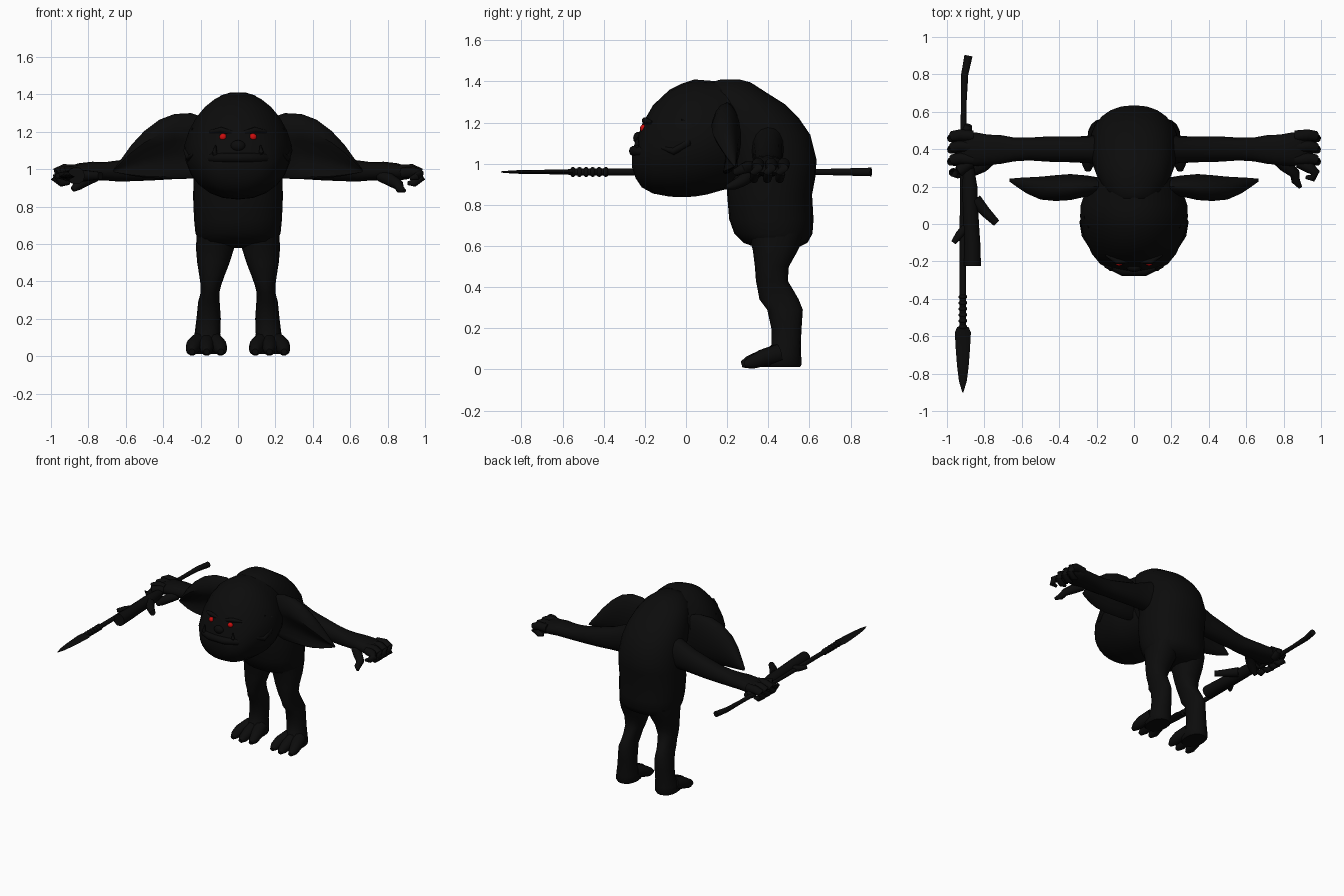
import bpy, bmesh, math
from mathutils import Vector


def material(name, color):
    m = bpy.data.materials.new(name)
    m.diffuse_color = (*color, 1)
    return m


BLACK = material("black_skin", (0.0035, 0.0035, 0.0035))
RED = material("red_eye", (0.6, 0.004, 0.004))


def finish(name, bm, mat=BLACK):
    bmesh.ops.recalc_face_normals(bm, faces=bm.faces)
    me = bpy.data.meshes.new(name)
    bm.to_mesh(me)
    bm.free()
    me.materials.append(mat)
    ob = bpy.data.objects.new(name, me)
    bpy.context.collection.objects.link(ob)
    bpy.context.view_layer.objects.active = ob
    ob.select_set(True)
    bpy.ops.object.shade_smooth_by_angle(angle=math.radians(50))
    ob.select_set(False)
    return ob


def ring(c, u, v, n=18, p=2.2):
    """Superellipse section around c with half axes u and v."""
    out = []
    for i in range(n):
        a = 2 * math.pi * i / n
        ca, sa = math.cos(a), math.sin(a)
        out.append(Vector(c) + Vector(u) * math.copysign(abs(ca) ** (2 / p), ca)
                   + Vector(v) * math.copysign(abs(sa) ** (2 / p), sa))
    return out


def loft(name, rings):
    bm = bmesh.new()
    rows = [[bm.verts.new(q) for q in r] for r in rings]
    n = len(rows[0])
    for a, b in zip(rows, rows[1:]):
        for i in range(n):
            j = (i + 1) % n
            bm.faces.new((a[i], a[j], b[j], b[i]))
    bm.faces.new(rows[0])
    bm.faces.new(rows[-1])
    return finish(name, bm)


def tube(name, pts, radii, n=10):
    """Round limb along a path, one radius per point."""
    pts = [Vector(p) for p in pts]
    rings = []
    for i, p in enumerate(pts):
        t = (pts[min(i + 1, len(pts) - 1)] - pts[max(i - 1, 0)]).normalized()
        ref = Vector((0, 0, 1)) if abs(t.z) < 0.9 else Vector((1, 0, 0))
        u = t.cross(ref).normalized()
        rings.append(ring(p, u * radii[i], t.cross(u) * radii[i], n, 2))
    return loft(name, rings)


def ball(name, c, size, mat=BLACK, seg=14):
    bm = bmesh.new()
    bmesh.ops.create_uvsphere(bm, u_segments=seg, v_segments=seg // 2 + 1, radius=1)
    for v in bm.verts:
        v.co = Vector([v.co[k] * size[k] + c[k] for k in range(3)])
    return finish(name, bm, mat)


# Hunched torso: z, front y, back y, half width
torso = [(0.58, .38, .52, .15), (0.615, .28, .59, .21), (0.66, .235, .615, .228),
         (0.73, .21, .62, .235), (0.85, .2, .613, .24), (0.94, .2, .63, .238),
         (1.02, .2, .635, .235), (1.14, .15, .605, .225), (1.22, .12, .55, .21),
         (1.29, .1, .48, .185), (1.35, .1, .385, .15), (1.395, .12, .315, .09),
         (1.41, .17, .26, .04)]
loft("torso", [ring((0, (f + b) / 2, z), (w, 0, 0), (0, (b - f) / 2, 0), 24)
               for z, f, b, w in torso])

# Large head: y, bottom z, top z, half width; the crown is narrower than the jaw
head = [(-.262, .98, 1.06, .07), (-.245, .93, 1.10, .12), (-.215, .885, 1.19, .18),
        (-.16, .855, 1.285, .225), (-.08, .84, 1.36, .262), (-.02, .838, 1.39, .28),
        (.04, .84, 1.41, .288), (.1, .85, 1.405, .285), (.17, .87, 1.40, .262),
        (.25, .89, 1.39, .225)]
rings = []
for y, zb, zt, w in head:
    r = ring((0, y, (zb + zt) / 2), (w, 0, 0), (0, 0, (zt - zb) / 2), 24)
    for q in r:
        h = (q.z - zb) / (zt - zb)
        q.x *= 1 - 0.22 * max(0, h - 0.5) * 2
    rings.append(r)
loft("head", rings)

# Jutting lower lip and nose
tube("lower_lip", [(-.2, -.14, 1.05), (-.14, -.215, 1.06), (-.06, -.252, 1.062),
                   (.06, -.252, 1.062), (.14, -.215, 1.06), (.2, -.14, 1.05)],
     [.012, .024, .026, .026, .024, .012])
ball("nose", (0, -.232, 1.125), (.04, .025, .03))

for s, side in ((1, "left"), (-1, "right")):
    # Eye, brow, tusk and cheek fold
    ball(side + "_eye", (s * .08, -.207, 1.172), (.021, .017, .019), RED)
    tube(side + "_brow", [(s * .03, -.2, 1.195), (s * .09, -.2, 1.21), (s * .15, -.165, 1.2)],
         [.01, .016, .008])
    tube(side + "_tusk", [(s * .12, -.222, 1.06), (s * .125, -.24, 1.09), (s * .12, -.235, 1.13)],
         [.016, .013, .003], 8)
    tube(side + "_cheek_fold", [(s * .235, -.12, 1.08), (s * .262, -.06, 1.06), (s * .272, .01, 1.1),
                                (s * .25, .04, 1.19), (s * .238, -.02, 1.215)],
         [.008, .018, .02, .018, .008])

    # Cupped ear: x, bottom z, top z, front y, back y
    ear = [(.19, .97, 1.28, .15, .25), (.25, .95, 1.30, .14, .26), (.34, .95, 1.295, .118, .268),
           (.42, .95, 1.265, .113, .262), (.50, .955, 1.205, .122, .254),
           (.57, .965, 1.13, .155, .25), (.62, .975, 1.06, .19, .247), (.665, .985, 1.0, .225, .242)]
    rings = []
    for x, zb, zt, f, b in ear:
        hz, hy = (zt - zb) / 2, (b - f) / 2
        r = ring((s * x, (f + b) / 2, (zb + zt) / 2), (0, 0, hz), (0, hy, 0), 18, 2)
        for q in r:
            d = (q.z - (zb + zt) / 2) / hz
            if q.y < (f + b) / 2 and x > .22:
                q.y += hy * 1.0 * max(0, 1 - (d + .35) ** 2 * 2.2)
        rings.append(r)
    loft(side + "_ear", rings)

    # Arm: x, bottom z, top z, front y, back y
    arm = [(.16, .95, 1.2, .31, .49), (.24, .95, 1.165, .325, .47), (.34, .947, 1.12, .33, .468),
           (.46, .94, 1.085, .333, .468), (.56, .936, 1.06, .34, .462), (.64, .934, 1.047, .335, .462),
           (.71, .94, 1.038, .322, .475), (.78, .94, 1.04, .315, .478), (.85, .94, 1.032, .31, .49),
           (.90, .945, 1.018, .315, .49), (.935, .955, 1.0, .34, .47)]
    loft(side + "_arm", [ring((s * x, (f + b) / 2, (zb + zt) / 2), (0, (b - f) / 2, 0),
                              (0, 0, (zt - zb) / 2), 16) for x, zb, zt, f, b in arm])

    # Curled fingers
    for k, y in enumerate((.47, .41, .345)):
        tube(f"{side}_finger_{k + 1}", [(s * .86, y, .995), (s * .93, y + .005, .998),
             (s * .968, y, .982), (s * .978, y - .01, .955), (s * .94, y - .015, .925),
             (s * .905, y - .015, .925)], [.03, .031, .028, .024, .021, .01])
    if s > 0:
        tube("left_front_finger", [(.88, .33, .98), (.94, .3, .985), (.968, .275, .975),
             (.955, .245, .96), (.92, .25, .95)], [.03, .03, .026, .02, .01])
        tube("left_thumb", [(.76, .35, .965), (.81, .31, .945), (.86, .27, .915),
             (.865, .23, .895), (.89, .195, .885)], [.03, .034, .028, .023, .01])
    else:
        tube("right_front_finger", [(-.87, .33, .985), (-.935, .285, .985),
             (-.965, .275, .965), (-.94, .265, .93), (-.9, .27, .925)], [.03, .032, .026, .022, .01])
        tube("right_thumb", [(-.76, .35, .965), (-.81, .31, .945), (-.855, .285, .915),
             (-.885, .275, .89)], [.03, .034, .028, .014])

    # Leg: z, front y, back y, inner x, outer x
    leg = [(.66, .3, .58, .02, .22), (.58, .325, .545, .02, .225), (.5, .335, .50, .045, .218),
           (.43, .34, .495, .072, .207), (.38, .35, .525, .09, .2), (.34, .357, .548, .1, .2),
           (.29, .395, .568, .098, .213), (.2, .415, .562, .092, .222), (.12, .415, .558, .095, .232),
           (.07, .37, .56, .085, .245), (.025, .35, .562, .085, .25), (.012, .36, .555, .095, .24)]
    loft(side + "_leg", [ring((s * (i + o) / 2, (f + b) / 2, z), ((o - i) / 2, 0, 0),
                              (0, (b - f) / 2, 0), 16) for z, f, b, i, o in leg])
    # Three splayed toes
    for k, (x, y) in enumerate(((.1, .3), (.168, .285), (.238, .3))):
        tip = x + (x - .168) * .12
        tube(f"{side}_toe_{k + 1}", [(s * (.168 + (x - .168) * .6), .45, .075), (s * x, .37, .055),
             (s * tip, y + .02, .034), (s * tip, y - .015, .024)], [.05, .042, .033, .016])

# Spear shaft with a slightly bent tail
tube("spear_shaft", [(-.915, -.56, .96), (-.915, .0, .96), (-.912, .5, .96), (-.91, .65, .96),
                     (-.905, .8, .96), (-.885, .9, .96)], [.017, .017, .016, .015, .019, .022])
# Knotted binding behind the blade
for k in range(6):
    ball(f"binding_{k + 1}", (-.915, -.39 - k * .032, .96), (.024, .016, .025), seg=10)
# Flat pointed blade: y, half width, half thickness
blade = [(-.55, .03, .018), (-.58, .043, .012), (-.67, .038, .011), (-.76, .031, .01),
         (-.84, .021, .008), (-.9, .003, .003)]
loft("spear_blade", [ring((-.915, y, .96), (w, 0, 0), (0, 0, t), 8, 1.6) for y, w, t in blade])
# Broken branch lashed along the shaft, with two stubs
tube("branch", [(-.885, .3, .965), (-.88, .2, .965), (-.872, .0, .965), (-.865, -.1, .965),
                (-.865, -.225, .965)], [.03, .042, .043, .043, .047])
tube("branch_fork", [(-.85, .13, .965), (-.795, .065, .965), (-.735, .005, .965)], [.035, .028, .02])
tube("branch_stub", [(-.9, -.02, .965), (-.935, -.06, .965), (-.965, -.1, .965)], [.025, .022, .014])
# Knuckle wrap behind the fist
tube("shaft_wrap", [(-.9, .46, .96), (-.895, .5, .96), (-.885, .53, .97)], [.03, .028, .02])
